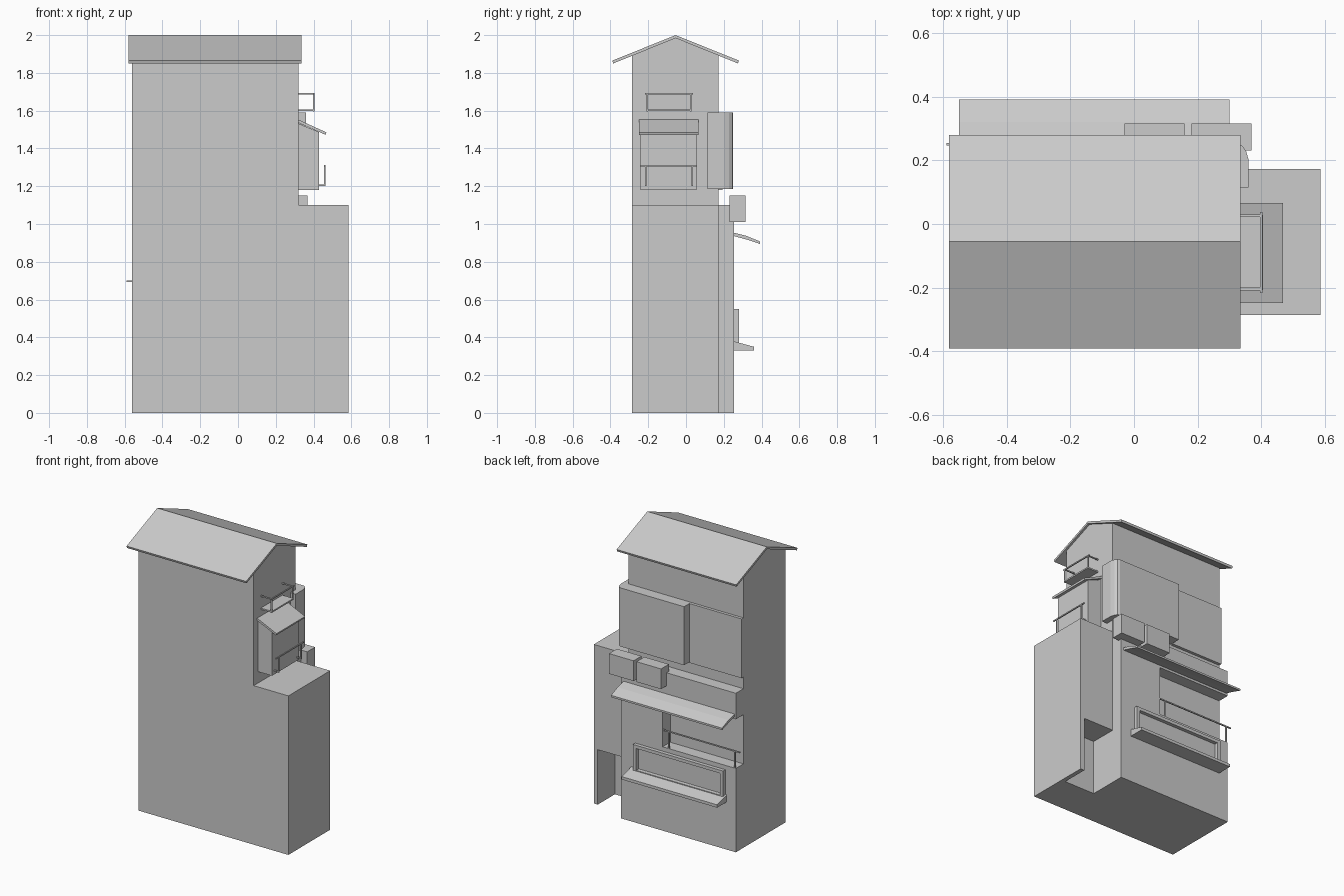
import bpy
import bmesh
from mathutils import Vector

cube = bpy.data.objects.get("Cube")
if cube:
    bpy.data.objects.remove(cube, do_unlink=True)

# One plain colour for the whole house
grey = bpy.data.materials.new("plain_grey")
grey.use_nodes = True
colour = (0.6, 0.6, 0.6, 1)
grey.diffuse_color = colour
grey.node_tree.nodes["Principled BSDF"].inputs["Base Color"].default_value = colour


def prism(name, profile, axis, start, end):
    """Extrude a 2D profile, given in the other two axes in order, along an axis."""
    bm = bmesh.new()
    verts = []
    for p in profile:
        co = list(p)
        co.insert("xyz".index(axis), start)
        verts.append(bm.verts.new(co))
    face = bm.faces.new(verts)
    grown = bmesh.ops.extrude_face_region(bm, geom=[face])["geom"]
    offset = Vector([end - start if a == axis else 0 for a in "xyz"])
    bmesh.ops.translate(bm, vec=offset, verts=[g for g in grown if isinstance(g, bmesh.types.BMVert)])
    bmesh.ops.recalc_face_normals(bm, faces=bm.faces)
    mesh = bpy.data.meshes.new(name)
    bm.to_mesh(mesh)
    bm.free()
    mesh.materials.append(grey)
    obj = bpy.data.objects.new(name, mesh)
    bpy.context.collection.objects.link(obj)
    return obj


def box(name, x, y, z):
    return prism(name, [(x[0], y[0]), (x[1], y[0]), (x[1], y[1]), (x[0], y[1])], "z", *z)


def bar(name, a, b, t=0.008):
    """Thin square bar between two points that share two coordinates."""
    spans = [(min(p, q) - t / 2, max(p, q) + t / 2) for p, q in zip(a, b)]
    return box(name, *spans)


LEFT, RIGHT, FRONT, BACK, REAR = -0.56, 0.32, -0.285, 0.172, 0.255
RIDGE = -0.055

# Tall gabled block
prism("main_block", [(FRONT, 0), (BACK, 0), (BACK, 1.892), (RIDGE, 1.985), (FRONT, 1.892)],
      "x", LEFT, RIGHT)

# Gabled roof slab
prism("roof", [(-0.39, 1.865), (RIDGE, 2), (0.28, 1.865), (0.275, 1.85), (RIDGE, 1.984), (-0.385, 1.85)],
      "x", -0.58, 0.335)

# Lower wing with a doorway cut into its back
box("wing_upper", (RIGHT, 0.585), (FRONT, BACK), (0.38, 1.1))
prism("wing_base", [(RIGHT, FRONT), (0.585, FRONT), (0.585, BACK), (0.555, BACK), (0.555, -0.015), (RIGHT, -0.015)],
      "z", 0, 0.38)

# Rear lower storeys with an open balcony at the corner
prism("rear_storeys", [(LEFT, 0), (RIGHT, 0), (RIGHT, 1.1), (LEFT, 1.1),
                       (LEFT, 0.92), (0, 0.92), (0, 0.58), (LEFT, 0.58)], "y", BACK, REAR)
bar("balcony_rail", (-0.585, 0.25, 0.696), (0, 0.25, 0.696))
for x in (-0.55, -0.045):
    bar("balcony_post", (x, 0.25, 0.58), (x, 0.25, 0.696))

# Rear awning, window frame and sloping sill
prism("rear_awning", [(0.25, 0.955), (0.32, 0.937), (0.391, 0.908), (0.391, 0.895), (0.32, 0.918), (0.25, 0.937)],
      "x", -0.55, 0.3)
prism("window_sill", [(0.25, 0.38), (0.36, 0.35), (0.36, 0.33), (0.25, 0.33)], "x", -0.49, 0.24)
for x in (-0.48, 0.185):
    box("window_jamb", (x, x + 0.025), (0.25, 0.28), (0.36, 0.55))
for z in (0.355, 0.528):
    box("window_rail", (-0.455, 0.185), (0.25, 0.28), (z, z + 0.022))

# Two outdoor units on the rear ledge
for x in (-0.03, 0.18):
    box("outdoor_unit", (x, x + 0.188), (0.23, 0.316), (1.01, 1.15))

# Rear bays, the larger wrapping round the corner with a rounded edge
prism("large_bay", [(-0.16, 0.115), (0.36, 0.115), (0.36, 0.2), (0.352, 0.228), (0.34, 0.245), (0.325, 0.25), (-0.16, 0.25)],
      "z", 1.185, 1.59)
box("small_bay", (LEFT, -0.16), (0.16, 0.192), (1.18, 1.59))

# Side bay under a sloping canopy
prism("side_bay", [(0.3, 1.18), (0.428, 1.18), (0.428, 1.487), (0.3, 1.54)], "y", -0.24, 0.055)
prism("side_canopy", [(0.31, 1.557), (0.468, 1.485), (0.464, 1.472), (0.31, 1.54)], "y", -0.248, 0.066)

# Railing in front of the side bay
for y in (-0.212, 0.032):
    bar("bay_bracket", (0.42, y, 1.205), (0.46, y, 1.205))
    bar("bay_post", (0.46, y, 1.205), (0.46, y, 1.308))
bar("bay_rail", (0.46, -0.24, 1.308), (0.46, 0.055, 1.308))

# Small shelf balcony above the canopy
box("shelf_floor", (RIGHT, 0.405), (-0.207, 0.028), (1.597, 1.607))
for y in (-0.204, 0.026):
    bar("shelf_side_rail", (RIGHT, y, 1.69), (0.4, y, 1.69))
    bar("shelf_post", (0.4, y, 1.6), (0.4, y, 1.69))
bar("shelf_rail", (0.4, -0.212, 1.69), (0.4, 0.034, 1.69))
